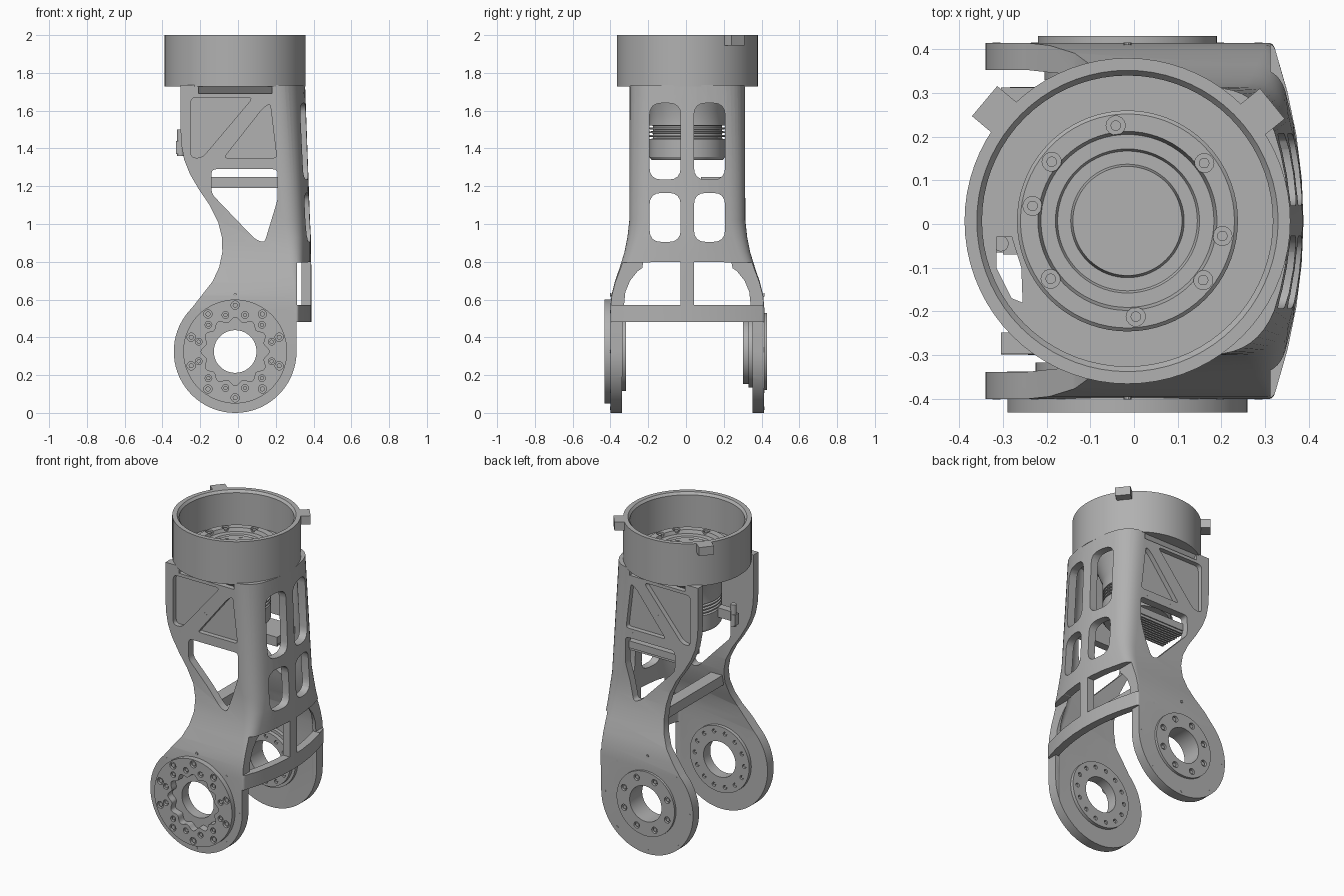
import bpy, bmesh
from math import sin, cos, pi, radians
from mathutils import Vector

if "Cube" in bpy.data.objects:
    bpy.data.objects.remove(bpy.data.objects["Cube"], do_unlink=True)

CX, CY = -0.015, 0.007      # main axis
HUB = (CX, 0.325)           # joint centre in x, z
parts = []


def finish(name, bm):
    bmesh.ops.remove_doubles(bm, verts=bm.verts, dist=1e-5)
    bmesh.ops.recalc_face_normals(bm, faces=bm.faces)
    me = bpy.data.meshes.new(name)
    bm.to_mesh(me)
    bm.free()
    ob = bpy.data.objects.new(name, me)
    bpy.context.scene.collection.objects.link(ob)
    parts.append(ob)
    return ob


def prism(name, polys, axis, a, b):
    """Extrude flat outlines along an axis, from a to b."""
    place = {"x": lambda p, d: (d, p[0], p[1]),
             "y": lambda p, d: (p[0], d, p[1]),
             "z": lambda p, d: (p[0], p[1], d)}[axis]
    bm = bmesh.new()
    for poly in polys:
        lo = [bm.verts.new(place(p, a)) for p in poly]
        hi = [bm.verts.new(place(p, b)) for p in poly]
        bm.faces.new(lo)
        bm.faces.new(hi)
        for i in range(len(poly)):
            j = (i + 1) % len(poly)
            bm.faces.new((lo[i], lo[j], hi[j], hi[i]))
    return finish(name, bm)


def lathe(name, profile, closed, n=72):
    bm = bmesh.new()
    vs = [bm.verts.new((r, 0, z)) for r, z in profile]
    es = [bm.edges.new(e) for e in zip(vs, vs[1:])]
    if closed:
        es.append(bm.edges.new((vs[-1], vs[0])))
    bmesh.ops.spin(bm, geom=vs + es, cent=(0, 0, 0), axis=(0, 0, 1),
                   angle=2 * pi, steps=n)
    bmesh.ops.translate(bm, verts=bm.verts, vec=(CX, CY, 0))
    return finish(name, bm)


def cut(ob, cutter, op="DIFFERENCE"):
    mod = ob.modifiers.new("cut", "BOOLEAN")
    mod.operation, mod.solver, mod.object = op, "EXACT", cutter
    bpy.context.view_layer.update()
    deps = bpy.context.evaluated_depsgraph_get()
    me = bpy.data.meshes.new_from_object(ob.evaluated_get(deps))
    ob.modifiers.clear()
    ob.data = me
    parts.remove(cutter)
    bpy.data.objects.remove(cutter, do_unlink=True)


def polar(c, r, n, start=0):
    return [(c[0] + r * cos(start + 2 * pi * i / n),
             c[1] + r * sin(start + 2 * pi * i / n)) for i in range(n)]


def dots(centres, r, n=14):
    return [polar(c, r, n) for c in centres]


def rounded(pts, r):
    out, pts = [], [Vector(p) for p in pts]
    for i, p in enumerate(pts):
        a = p + (pts[i - 1] - p).normalized() * r
        b = p + (pts[(i + 1) % len(pts)] - p).normalized() * r
        out += [a.lerp(p, t / 4).lerp(p.lerp(b, t / 4), t / 4) for t in range(5)]
    return out


def rect(x0, x1, y0, y1):
    return [(x0, y0), (x1, y0), (x1, y1), (x0, y1)]


def flip(poly):
    return [(2 * CY - p[0], p[1]) for p in poly]


# --- forked housing: U-shaped shell lofted upward ---
def u_line(w, xr, k, rc):
    xe = xr - k * w * w
    a, b = Vector((xe - rc, w)), Vector((xe, w))
    c = Vector((xr - k * (w - rc) ** 2, w - rc))
    half = [(-0.45, w)]
    half += [tuple(a.lerp(b, t / 8).lerp(b.lerp(c, t / 8), t / 8)) for t in range(9)]
    half += [(xr - k * ((w - rc) * f) ** 2, (w - rc) * f) for f in (.75, .5, .25, 0)]
    return half + [(x, -y) for x, y in reversed(half[:-1])]


levels = [(-.02, .407, .388, .42, .012), (.55, .408, .388, .42, .012), (.62, .402, .388, .42, .02),
          (.69, .385, .388, .43, .03), (.77, .358, .388, .45, .05), (.85, .333, .387, .5, .06),
          (.93, .317, .386, .55, .07), (1.02, .307, .381, .6, .08), (1.74, .305, .355, .8, .1)]
bm = bmesh.new()
rings = []
for z, w, xr, k, rc in levels:
    wall = .062 if z < .65 else .05
    loop = u_line(w, xr, k, rc) + u_line(w - wall, xr - .05, k, rc)[::-1]
    rings.append([bm.verts.new((x, y + CY, z)) for x, y in loop])
for lo, hi in zip(rings, rings[1:]):
    for i in range(len(lo)):
        j = (i + 1) % len(lo)
        bm.faces.new((lo[i], lo[j], hi[j], hi[i]))
bm.faces.new(rings[0])
bm.faces.new(rings[-1])
housing = finish("forked_housing", bm)

# side outline: round joint end, narrow waist, wide top
arc = [(HUB[0] + .325 * cos(a), HUB[1] + .325 * sin(a))
       for a in [radians(-5 * i) for i in range(0, 46)]]
waist = [(-.19, .625), (-.135, .695), (-.1, .77), (-.083, .85), (-.085, .93), (-.105, 1.01),
         (-.15, 1.1), (-.205, 1.18), (-.255, 1.265), (-.285, 1.34), (-.3, 1.42), (-.304, 1.5)]
outline = arc + waist + [(-.304, 1.735), (.5, 1.735), (.5, .48), (.31, .48)]
cut(housing, prism("outline", [outline], "y", -.6, .6), "INTERSECT")

# open the fork, trim the legs behind the cross bar, then cut the wall windows
cut(housing, prism("fork_gap", [rect(CY - .344, CY + .344, -.1, .48)], "x", -.6, .6))
arch = [(CY + .035, .57), (.342, .57), (.335, .64), (.31, .7), (.27, .75), (.2, .798), (CY + .035, .8)]
cut(housing, prism("arches", [arch, flip(arch)], "x", .2, .6))
trim = rect(CY + .12, .6, .572, .796)
cut(housing, prism("leg_trim", [trim, flip(trim)], "x", .312, .6))
wins = [rounded(rect(CY + .035, CY + .2, z0, z1), .065) for z0, z1 in ((.905, 1.165), (1.235, 1.64))]
cut(housing, prism("windows", wins + [flip(w) for w in wins], "x", .1, .6))

# side triangle openings, shallow pockets, undercuts below the collar, joint bores
tri = rounded([(-.14, 1.29), (.21, 1.29), (.21, 1.13), (.14, .9), (.09, .92), (-.14, 1.16)], .025)
cut(housing, prism("side_openings", [tri], "y", -.6, .6))
pockets = [rounded([(-.25, 1.67), (.08, 1.67), (-.19, 1.35), (-.25, 1.35)], .03),
           rounded([(.17, 1.64), (.205, 1.35), (-.075, 1.35), (.13, 1.61)], .02)]
for s in (-1, 1):
    cut(housing, prism("pockets", pockets, "y", CY + s * .275, CY + s * .5))
undercut = [(CY + .4, 1.69), (CY + .272, 1.69), (CY + .302, 1.73), (CY + .4, 1.73)]
cut(housing, prism("undercuts", [undercut, flip(undercut)], "x", -.21, .18))
cut(housing, prism("bore", [polar(HUB, .18, 48)], "y", -.6, .6))


# --- joint discs ---
def disc(name, r, y0, y1, bore=None):
    ob = prism(name, [polar(HUB, r, 72)], "y", y0, y1)
    cut(ob, prism("bore", [bore or polar(HUB, .113, 48)], "y", -.6, .6))
    return ob


def bolt_ring(ob, name, centres, r, y, s):
    """Sunk bolts on a face at y whose outside is toward s."""
    cut(ob, prism("sink", dots(centres, r), "y", y - s * .016, y + s * .02))
    prism(name, dots(centres, r * .6), "y", y - s * .02, y - s * .006)


scallop = [(HUB[0] + (.168 + .012 * cos(12 * a)) * cos(a), HUB[1] + (.168 + .012 * cos(12 * a)) * sin(a))
           for a in [2 * pi * i / 144 for i in range(144)]]
front = disc("front_joint_disc", .275, -.432, -.385, scallop)
bolt_ring(front, "front_outer_bolts", polar(HUB, .245, 10, pi / 2), .022, -.432, -1)
bolt_ring(front, "front_inner_bolts", polar(HUB, .2, 12, pi / 12), .018, -.432, -1)
hub = disc("front_inner_hub", .21, -.385, -.317)
bolt_ring(hub, "front_hub_bolts", polar(HUB, .175, 14), .013, -.317, 1)
back = disc("back_joint_disc", .205, .405, .43)
bolt_ring(back, "back_bolts", polar(HUB, .165, 8, pi / 8), .02, .43, 1)
disc("back_inner_hub", .19, .33, .41)
ring = disc("back_inner_ring", .172, .303, .335)
bolt_ring(ring, "back_ring_bolts", polar(HUB, .145, 12), .012, .303, -1)

# small pins around the joint rims and on the side plates
rim = dots(polar(HUB, .3, 8), .009, 10)
prism("front_rim_pins", rim, "y", -.4015, -.395)
prism("back_rim_pins", rim, "y", .41, .4155)
plate_pins = dots([(-.2, 1.32), (-.02, 1.32), (.16, 1.32), (-.02, 1.48)], .009, 10)
prism("front_plate_pins", plate_pins, "y", CY - .3065, CY - .29)
prism("back_plate_pins", plate_pins, "y", CY + .29, CY + .3065)

# --- bar joining the side plates at the waist ---
prism("waist_bar", [rect(-.07, .01, .83, .895)], "y", CY - .29, CY + .29)

# --- ribbed tray on the back plate ---
prism("ribbed_tray", [rect(-.15, .22, .08, CY + .27)], "z", 1.205, 1.25)
prism("tray_ribs", [rect(-.15, .22, y, y + .01) for y in [.08 + .02 * i for i in range(10)]],
      "z", 1.19, 1.207)

# --- collar with floor ---
collar = lathe("collar", [(.2, 1.727), (.373, 1.727), (.373, 2), (.345, 2),
                          (.333, 1.985), (.333, 1.77), (.2, 1.77)], True)
slot = [(-.315, -.03), (-.28, -.03), (-.258, -.1), (-.255, -.18), (-.28, -.17), (-.315, -.1)]
cut(collar, prism("cable_slot", [slot], "z", 1.6, 1.8))
for name, deg in (("left_tab", 39), ("right_tab", 140)):
    u = Vector((cos(radians(deg)), sin(radians(deg))))
    t, c = Vector((-u.y, u.x)), Vector((CX, CY))
    prism(name, [[c + u * r + t * h for r, h in ((.35, -.045), (.427, -.045), (.427, .045), (.35, .045))]],
          "z", 1.945, 2)

# --- motor hanging from the collar ---
fins = [(r, 1.45 + .02 * i + d) for i in range(4)
        for r, d in ((.2, 0), (.183, .002), (.183, .01), (.2, .012))]
motor = lathe("motor", [(0, 1.34), (.19, 1.34), (.2, 1.355)] + fins +
              [(.2, 1.6), (.235, 1.69), (.253, 1.74), (.253, 1.815), (.245, 1.822), (.205, 1.822),
               (.198, 1.8), (.165, 1.8), (.16, 1.79), (.13, 1.79), (.125, 1.81), (0, 1.81)], False)
around = [polar((CX, CY), .22, 1, radians(a))[0] for a in (97, 37, -9, -38, -85, -143, 171, 142)]
cut(motor, prism("sink", dots(around, .022), "z", 1.806, 1.85))
prism("flange_bolts", dots(around, .012), "z", 1.8, 1.815)
prism("shaft_bolts", dots(polar((CX, CY), .103, 8, pi / 8), .013), "z", 1.8, 1.812)

# cable connector on the open side
prism("connector_base", [rect(-.3, -.18, -.07, -.02)], "z", 1.4, 1.46)
prism("connector_plug", [rect(-.328, -.298, -.065, -.025)], "z", 1.37, 1.44)
prism("connector_cap", [polar((-.305, -.045), .018, 16)], "z", 1.36, 1.5)

# --- one grey material, smooth shading with sharp edges ---
grey = bpy.data.materials.new("machined_grey")
grey.use_nodes = True
colour = (0.44, 0.44, 0.44, 1)
grey.diffuse_color = colour
grey.node_tree.nodes["Principled BSDF"].inputs["Base Color"].default_value = colour
bpy.ops.object.select_all(action="DESELECT")
for ob in parts:
    ob.data.materials.clear()
    ob.data.materials.append(grey)
    for f in ob.data.polygons:
        f.material_index = 0
    ob.select_set(True)
bpy.context.view_layer.objects.active = housing
bpy.ops.object.shade_smooth_by_angle(angle=radians(32))
